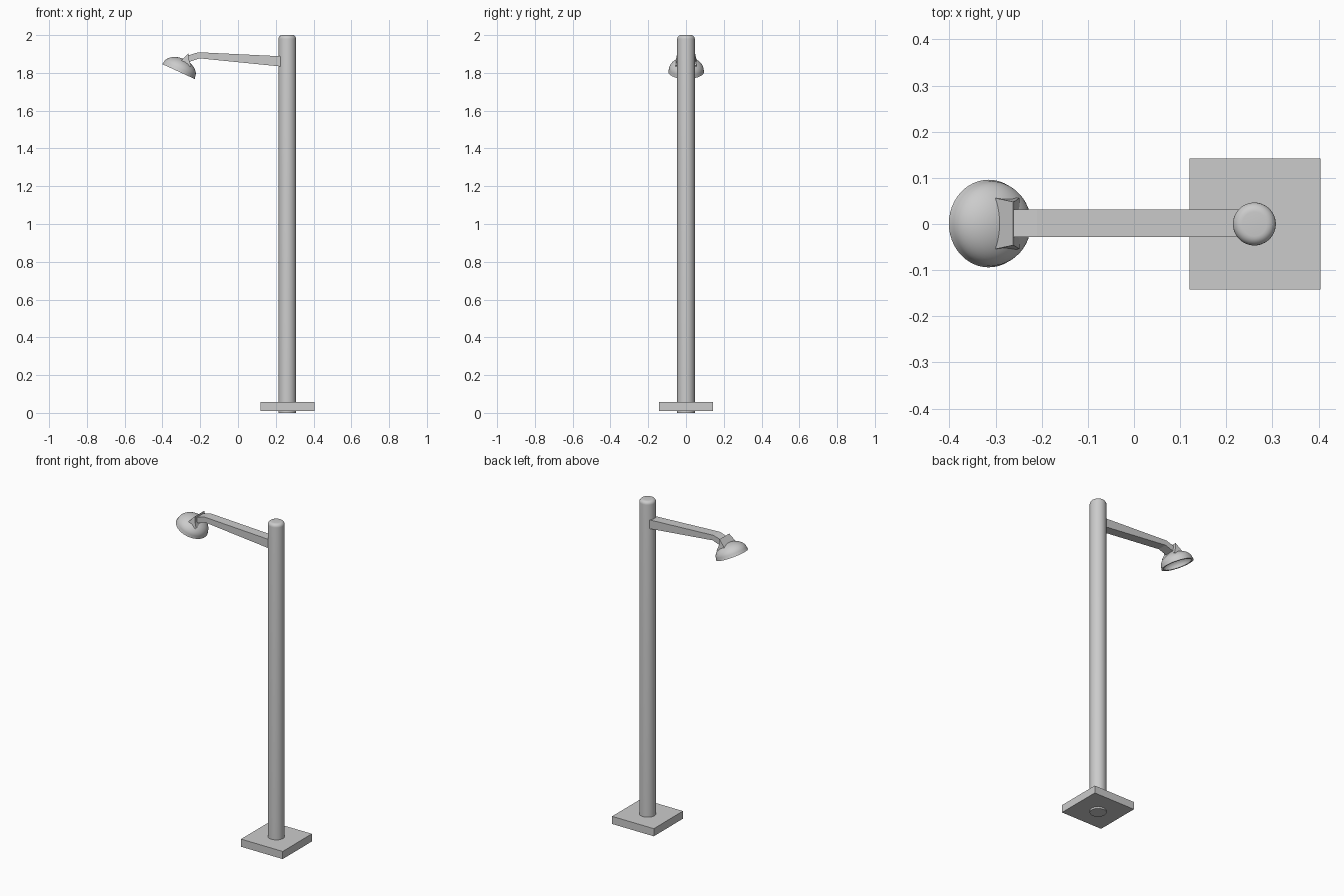
import bpy, bmesh
from math import cos, sin, pi, radians

if "Cube" in bpy.data.objects:
    bpy.data.objects.remove(bpy.data.objects["Cube"])


def finish(name, bm, smooth=True):
    bmesh.ops.recalc_face_normals(bm, faces=bm.faces)
    me = bpy.data.meshes.new(name)
    bm.to_mesh(me)
    bm.free()
    ob = bpy.data.objects.new(name, me)
    bpy.context.collection.objects.link(ob)
    if smooth:
        bpy.ops.object.select_all(action='DESELECT')
        bpy.context.view_layer.objects.active = ob
        ob.select_set(True)
        bpy.ops.object.shade_smooth_by_angle(angle=radians(35))
    return ob


def lathe(name, profile, steps=48):
    """Spin an (r, z) profile around z."""
    bm = bmesh.new()
    vs = [bm.verts.new((r, 0, z)) for r, z in profile]
    es = [bm.edges.new(p) for p in zip(vs, vs[1:])]
    bmesh.ops.spin(bm, geom=vs + es, cent=(0, 0, 0), axis=(0, 0, 1),
                   angle=2 * pi, steps=steps)
    bmesh.ops.remove_doubles(bm, verts=bm.verts, dist=1e-5)
    return finish(name, bm)


def loft(name, stations):
    """Join cross-sections, each a list of points, into a capped solid."""
    bm = bmesh.new()
    rings = [[bm.verts.new(p) for p in s] for s in stations]
    for a, b in zip(rings, rings[1:]):
        n = len(a)
        for i in range(n):
            j = (i + 1) % n
            bm.faces.new((a[i], a[j], b[j], b[i]))
    bm.faces.new(rings[0])
    bm.faces.new(rings[-1])
    return finish(name, bm, smooth=False)


# Square foot plate
bm = bmesh.new()
bmesh.ops.create_cube(bm, size=1)
base = finish("base_plate", bm, smooth=False)
base.scale = (0.284, 0.284, 0.047)
base.location = (0.262, 0, 0.034)

# Round post with softened top edge
R, F = 0.0465, 0.02
top = [(R - F + F * cos(a), 2 - F + F * sin(a)) for a in [i * pi / 12 for i in range(7)]]
post = lathe("post", [(0, 0), (R, 0)] + top + [(0, 2)])
post.location.x = 0.261

# Tapered arm with a drooping tip: (x top, z top, x bottom, z bottom)
arm = [(0.245, 1.887, 0.245, 1.832), (-0.165, 1.907, -0.165, 1.873),
       (-0.21, 1.909, -0.203, 1.877), (-0.262, 1.893, -0.258, 1.858)]
loft("arm", [[(xt, -0.028, zt), (xt, 0.031, zt), (xb, 0.031, zb), (xb, -0.028, zb)]
             for xt, zt, xb, zb in arm])

# Flared bracket between arm and shade: (x, z, half width)
side = [(-0.262, 1.905, 0.047), (-0.318, 1.848, 0.059), (-0.275, 1.82, 0.059),
        (-0.248, 1.838, 0.055), (-0.258, 1.865, 0.049)]
loft("bracket", [[(x, s * w + 0.001, z) for x, z, w in side] for s in (-1, 1)])

# Tilted hollow lamp shade
N = 12


def dome(r, h, z0):
    return [(r * cos(i * pi / 2 / N), z0 + h * sin(i * pi / 2 / N)) for i in range(N)] + [(0, z0 + h)]


outer = dome(0.092, 0.062, 0.01)
inner = dome(0.082, 0.052, 0.008)[::-1]
shade = lathe("lamp_shade", inner + [(0.082, 0), (0.095, 0)] + outer)
shade.location = (-0.315, 0.001, 1.807)
shade.rotation_euler.y = radians(24.6)
